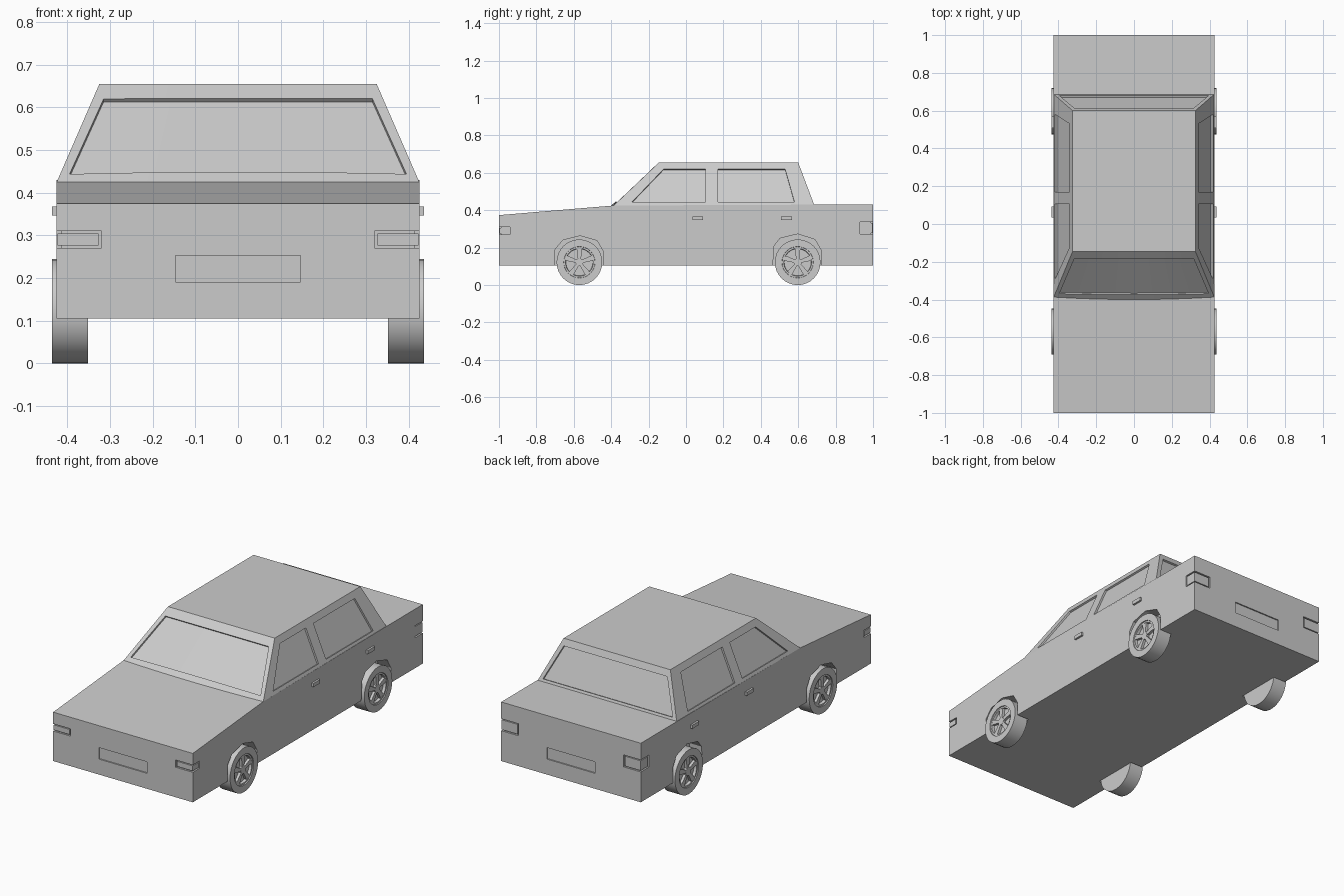
import bpy, bmesh, math
from mathutils import Vector, Matrix

if "Cube" in bpy.data.objects:
    bpy.data.objects.remove(bpy.data.objects["Cube"])

paint = bpy.data.materials.new("plain_grey")
paint.diffuse_color = (0.6, 0.6, 0.6, 1)
paint.use_nodes = True
paint.node_tree.nodes["Principled BSDF"].inputs["Base Color"].default_value = paint.diffuse_color


def finish(name, bm, mirror=False, smooth=False, cutter=None):
    """Turn a bmesh into a named object, optionally mirrored over x and cut."""
    bmesh.ops.recalc_face_normals(bm, faces=bm.faces[:])
    me = bpy.data.meshes.new(name)
    bm.to_mesh(me)
    bm.free()
    me.materials.append(paint)
    if smooth:
        me.shade_smooth()
        me.set_sharp_from_angle(angle=math.radians(30))
    ob = bpy.data.objects.new(name, me)
    bpy.context.collection.objects.link(ob)
    if mirror:
        mod = ob.modifiers.new("mirror", 'MIRROR')
        mod.use_clip = False
        mod.use_mirror_merge = False
    if cutter:
        mod = ob.modifiers.new("cut", 'BOOLEAN')
        mod.operation = 'DIFFERENCE'
        mod.solver = 'EXACT'
        mod.object = cutter
        cutter.hide_render = True
        cutter.hide_viewport = True
    return ob


def prism(bm, pts, vec):
    """Extrude a polygon along a vector into a closed solid."""
    a = [bm.verts.new(p) for p in pts]
    b = [bm.verts.new(Vector(p) + Vector(vec)) for p in pts]
    bm.faces.new(a)
    bm.faces.new(b[::-1])
    n = len(pts)
    for i in range(n):
        j = (i + 1) % n
        bm.faces.new((a[i], a[j], b[j], b[i]))


def box(bm, x0, x1, y0, y1, z0, z1):
    prism(bm, [(x0, y0, z0), (x1, y0, z0), (x1, y1, z0), (x0, y1, z0)], (0, 0, z1 - z0))


def panel(bm, corners, normal, depth=0.01, bow=0.0, n=1):
    """Window pocket cutter; its floor follows a face bowed at the lower edge."""
    bl, br, tr, tl = [Vector(c) for c in corners]
    normal = Vector(normal).normalized()
    cols = []
    for i in range(n + 1):
        u = i / n
        lo, hi = bl.lerp(br, u), tl.lerp(tr, u)
        bulge = bow * (1 - (2 * u - 1) ** 2)
        cols.append([bm.verts.new(p) for p in (
            lo + normal * (bulge - depth), hi - normal * depth,
            hi + normal * 0.08, lo + normal * 0.08)])
    bm.faces.new(cols[0])
    bm.faces.new(cols[-1][::-1])
    for a, b in zip(cols, cols[1:]):
        for k in range(4):
            m = (k + 1) % 4
            bm.faces.new((a[k], a[m], b[m], b[k]))


W, BELT, ROOF = 0.425, 0.425, 0.655

# Cutters for lower body: wheel arches, lamp pockets, plate pockets
arches = [
    [(-.70, .05), (-.70, .19), (-.658, .24), (-.567, .263), (-.476, .237), (-.442, .18), (-.442, .05)],
    [(.46, .05), (.472, .21), (.503, .25), (.598, .273), (.69, .243), (.722, .187), (.722, .05)],
]
bm = bmesh.new()
for s in (-1, 1):
    for arch in arches:
        prism(bm, [(s * .35, y, z) for y, z in arch], (s * .15, 0, 0))
    for e, z0, z1, yi in ((-1, .27, .31, .94), (1, .272, .338, .93)):
        pts = [(.32, 1.05), (.47, 1.05), (.47, yi), (W - .01, yi), (W - .01, .99), (.32, .99)]
        prism(bm, [(s * x, e * y, z0) for x, y in pts], (0, 0, z1 - z0))
box(bm, -.147, .147, -1.05, -.993, .19, .253)
box(bm, -.147, .147, .993, 1.05, .19, .253)
body_cutter = finish("body_cutter", bm)

# Lower body with sloping hood
bm = bmesh.new()
side = [(-1, .105), (1, .105), (1, .43), (.685, .43), (-.39, BELT), (-1, .374)]
prism(bm, [(-W, y, z) for y, z in side], (2 * W, 0, 0))
finish("lower_body", bm, cutter=body_cutter)

# Window cutters
def side_x(z):
    return W - (z - BELT) * (0.1 / (ROOF - BELT))

def front_y(z):
    return -.387 + (z - BELT) * (.242 / (ROOF - BELT))

def rear_y(z):
    return .687 - (z - BELT) * (.087 / (ROOF - BELT))

ZB, ZT = .443, .62
bm = bmesh.new()
for s in (-1, 1):
    for y in ((-.29, .105, .105, -.12), (.17, .58, .53, .17)):
        panel(bm, [(s * side_x(z), yy, z) for yy, z in zip(y, (ZB, ZB, ZT, ZT))],
              (s * .23, 0, .1))
rect = list(zip((-.395, .395, .315, -.315), (ZB, ZB, ZT, ZT)))
panel(bm, [(x, front_y(z), z) for x, z in rect], (0, -.23, .242), bow=.008, n=8)
panel(bm, [(x, rear_y(z), z) for x, z in rect], (0, .23, .087))
window_cutter = finish("window_cutter", bm)

# Cabin with slightly bowed windscreen
bm = bmesh.new()
N = 8
low, top = [], []
for i in range(N + 1):
    t = 2 * i / N - 1
    low.append(bm.verts.new((W * t, -.387 - .013 * (1 - t * t), BELT)))
    top.append(bm.verts.new((.325 * t, -.145, ROOF)))
for t in (1, -1):
    low.append(bm.verts.new((W * t, .687, BELT)))
    top.append(bm.verts.new((.325 * t, .60, ROOF)))
bm.faces.new(low)
bm.faces.new(top)
for i in range(len(low)):
    j = (i + 1) % len(low)
    bm.faces.new((low[i], low[j], top[j], top[i]))
finish("cabin", bm, cutter=window_cutter)

# Lamps inside their pockets
for name, e, z0, z1, yi in (("headlamp", -1, .276, .304, .947), ("tail_lamp", 1, .278, .332, .937)):
    bm = bmesh.new()
    y0, y1 = sorted((e * yi, e * .998))
    box(bm, .327, W - .002, y0, y1, z0, z1)
    finish(name, bm, mirror=True)

# Door handles
bm = bmesh.new()
for y0, y1 in ((.034, .092), (.508, .568)):
    box(bm, .42, .436, y0, y1, .347, .367)
finish("door_handles", bm, mirror=True)

# Wheels: lathed tyre with dished rim, hub and five spokes
tyre = [(.352, 0), (.352, .122), (.436, .122), (.436, .084), (.431, .083),
        (.431, .074), (.416, .072), (.416, 0)]
for name, yc in (("front_wheel", -.57), ("rear_wheel", .597)):
    bm = bmesh.new()
    vs = [bm.verts.new((x, 0, r)) for x, r in tyre]
    es = [bm.edges.new(p) for p in zip(vs, vs[1:])]
    bmesh.ops.spin(bm, geom=vs + es, cent=(0, 0, 0), axis=(1, 0, 0),
                   angle=math.tau, steps=32, use_merge=True)
    bmesh.ops.remove_doubles(bm, verts=bm.verts[:], dist=1e-5)
    prism(bm, [(.41, .022 * math.cos(k * math.tau / 10), .022 * math.sin(k * math.tau / 10))
               for k in range(10)], (.021, 0, 0))
    for k in range(5):
        rot = Matrix.Rotation(k * math.tau / 5, 3, 'X')
        pts = [(.41, -.008, .015), (.41, .008, .015), (.41, .015, .076), (.41, -.015, .076)]
        prism(bm, [rot @ Vector(p) for p in pts], (.0205, 0, 0))
    bmesh.ops.translate(bm, verts=bm.verts[:], vec=(0, yc, .122))
    finish(name, bm, mirror=True, smooth=True)
